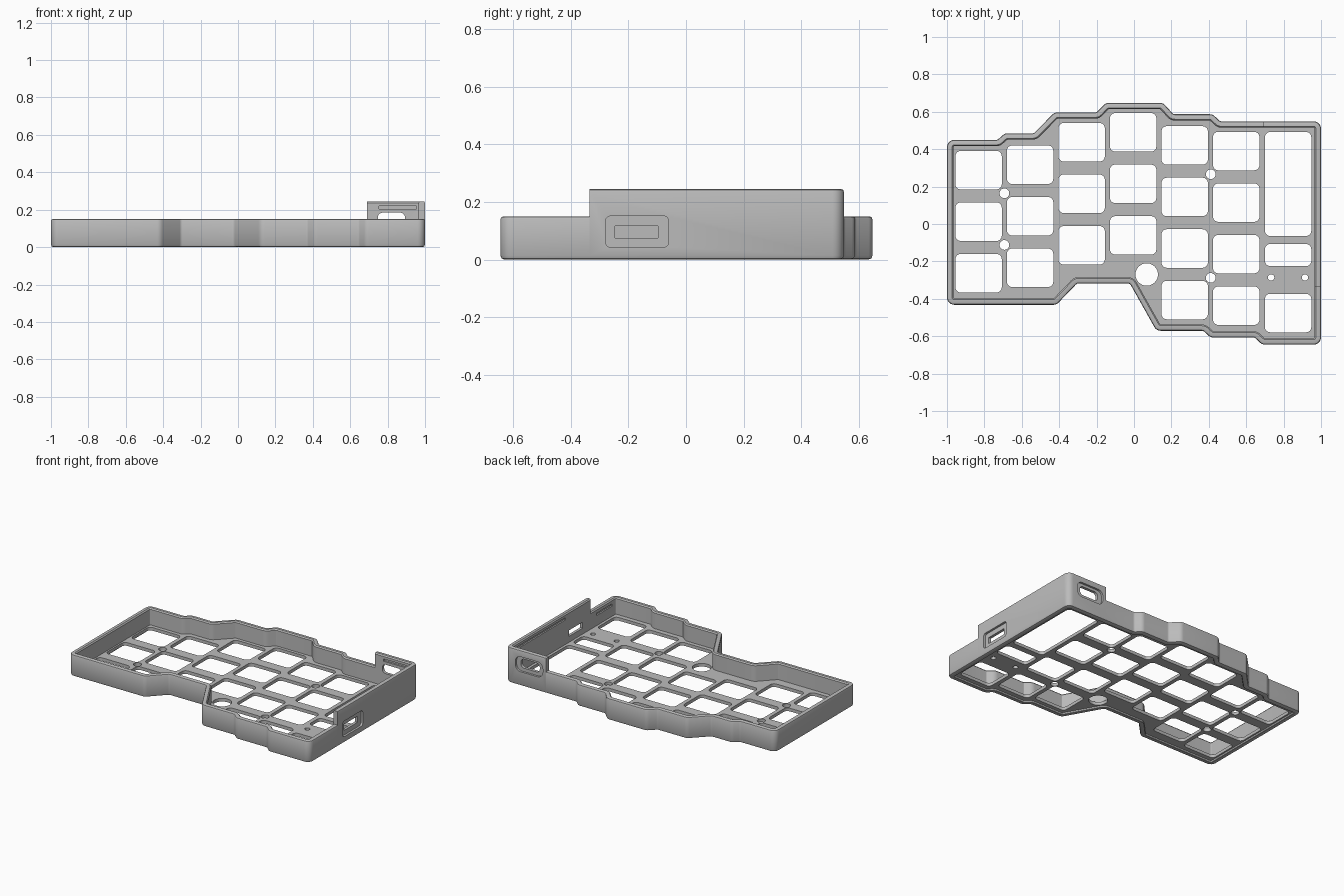
import bpy, bmesh, math
from mathutils import Vector

if "Cube" in bpy.data.objects:
    bpy.data.objects.remove(bpy.data.objects["Cube"], do_unlink=True)

grey = bpy.data.materials.new("plain grey")
grey.use_nodes = True
grey.diffuse_color = (0.5, 0.5, 0.5, 1)
grey.node_tree.nodes["Principled BSDF"].inputs["Base Color"].default_value = (0.5, 0.5, 0.5, 1)

# Case outline, clockwise from the back right corner
OUTLINE = [Vector(p) for p in [
    (-1, .45), (-.73, .45), (-.69, .485), (-.535, .485), (-.425, .597), (-.2, .597),
    (-.15, .648), (.155, .648), (.21, .587), (.42, .587), (.46, .549), (1, .549),
    (1, -.645), (.685, -.645), (.645, -.607), (.41, -.607), (.37, -.571), (.12, -.571),
    (-.022, -.318), (-.305, -.318), (-.415, -.432), (-1, -.432)]]


def rounded(points, radius, inset=0.0, steps=6):
    """Clockwise outline moved inwards by inset, with arcs at its corners."""
    out = []
    n = len(points)
    for i, p in enumerate(points):
        a = (p - points[i - 1]).normalized()
        b = (points[(i + 1) % n] - p).normalized()
        na, nb = Vector((a.y, -a.x)), Vector((b.y, -b.x))
        corner = p + (na + nb) * inset / (1 + na.dot(nb))
        turn = math.acos(max(-1, min(1, a.dot(b))))
        convex = a.x * b.y - a.y * b.x < 0
        r = max(radius - inset, .006) if convex else radius * .5 + inset
        t = r * math.tan(turn / 2)
        side = 1 if convex else -1
        centre = corner - a * t + na * r * side
        for k in range(steps + 1):
            ang = turn * k / steps
            out.append(centre - na * side * r * math.cos(ang) + a * r * math.sin(ang))
    return out


def rect(cx, cy, w, h):
    return [Vector((cx + sx * w / 2, cy + sy * h / 2))
            for sx, sy in ((-1, -1), (-1, 1), (1, 1), (1, -1))]


def circle(cx, cy, r, n=32):
    return [Vector((cx + r * math.sin(math.tau * i / n), cy + r * math.cos(math.tau * i / n)))
            for i in range(n)]


def add_prism(bm, points, lo, hi, axis="z"):
    """Extrude a flat outline along an axis."""
    place = {"z": lambda p, t: (p.x, p.y, t),
             "y": lambda p, t: (p.x, t, p.y),
             "x": lambda p, t: (t, p.x, p.y)}[axis]
    a = [bm.verts.new(place(p, lo)) for p in points]
    b = [bm.verts.new(place(p, hi)) for p in points]
    bm.faces.new(a)
    bm.faces.new(b[::-1])
    for i in range(len(a)):
        bm.faces.new((a[i - 1], a[i], b[i], b[i - 1]))


def finish(name, bm):
    bmesh.ops.recalc_face_normals(bm, faces=bm.faces)
    mesh = bpy.data.meshes.new(name)
    bm.to_mesh(mesh)
    bm.free()
    mesh.materials.append(grey)
    ob = bpy.data.objects.new(name, mesh)
    bpy.context.collection.objects.link(ob)
    return ob


def wall_ring(name, top):
    """Wall following the outline, with softened rims."""
    profile = [(.014, 0), (.004, .004), (0, .014), (0, top - .01), (.003, top - .003),
               (.01, top), (.027, top), (.034, top - .008), (.034, .002), (.032, 0)]
    bm = bmesh.new()
    loops = [[bm.verts.new((p.x, p.y, z)) for p in rounded(OUTLINE, .04, d)] for d, z in profile]
    for j, loop in enumerate(loops):
        prev = loops[j - 1]
        for i in range(len(loop)):
            bm.faces.new((prev[i - 1], prev[i], loop[i], loop[i - 1]))
    return finish(name, bm)


def boolean(ob, operation, build):
    bm = bmesh.new()
    build(bm)
    cutter = finish("cutter", bm)
    cutter.hide_render = True
    mod = ob.modifiers.new("cut", "BOOLEAN")
    mod.operation, mod.object, mod.solver = operation, cutter, "EXACT"
    bpy.context.view_layer.objects.active = ob
    bpy.ops.object.modifier_apply(modifier=mod.name)
    bpy.data.objects.remove(cutter, do_unlink=True)


def corner_block(bm):
    add_prism(bm, rect(1.19, .333, 1, 1.336), -1, 1)


# Low wall, without the raised corner
low_wall = wall_ring("low_wall", .15)
boolean(low_wall, "DIFFERENCE", corner_block)
boolean(low_wall, "DIFFERENCE", lambda bm: add_prism(bm, rect(-.485, .112, .17, .016), .95, .976, "x"))

# Raised corner wall with its ports and catch slots
raised_wall = wall_ring("raised_wall", .245)
boolean(raised_wall, "INTERSECT", corner_block)


def port_recesses(bm):
    add_prism(bm, rounded(rect(-.17, .097, .22, .108), .018), .985, 1.1, "x")
    add_prism(bm, rounded(rect(.82, .15, .21, .104), .04), .535, .7, "y")


def port_openings(bm):
    add_prism(bm, rect(-.172, .096, .15, .042), .9, 1.1, "x")
    add_prism(bm, rounded(rect(.82, .153, .145, .062), .025), .45, .7, "y")


def catch_slots(bm):
    add_prism(bm, rect(.855, .212, .2, .016), .5, .528, "y")
    add_prism(bm, rect(.21, .212, .54, .016), .95, .976, "x")


for build in (port_recesses, port_openings, catch_slots):
    boolean(raised_wall, "DIFFERENCE", build)

# Switch plate with key openings and screw holes
bm = bmesh.new()
add_prism(bm, rounded(OUTLINE, .04, .02), .012, .034)
switch_plate = finish("switch_plate", bm)
PITCH = .2755
COLUMNS = [(.288, 3), (.317, 3), (.437, 3), (.49, 3), (.42, 4), (.39, 4)]


def plate_holes(bm):
    key_holes = [rect(-.831 + c * PITCH, top - r * PITCH, .248, .206)
                 for c, (top, count) in enumerate(COLUMNS) for r in range(count)]
    key_holes += [rect(.824, .214, .248, .556), rect(.824, -.166, .248, .118),
                  rect(.824, -.476, .248, .206)]
    for hole in key_holes:
        add_prism(bm, rounded(hole, .028), -.1, .1)
    for x, y, r in [(-.693, .164, .026), (-.693, -.112, .026), (.41, .266, .026),
                    (.41, -.288, .026), (.068, -.27, .06), (.733, -.286, .017), (.914, -.286, .017)]:
        add_prism(bm, circle(x, y, r), -.1, .1)


boolean(switch_plate, "DIFFERENCE", plate_holes)

# Soft shading on the rounded rims and corners
bpy.ops.object.select_all(action="DESELECT")
for ob in (low_wall, raised_wall, switch_plate):
    ob.select_set(True)
bpy.context.view_layer.objects.active = switch_plate
bpy.ops.object.shade_smooth_by_angle(angle=math.radians(35))
